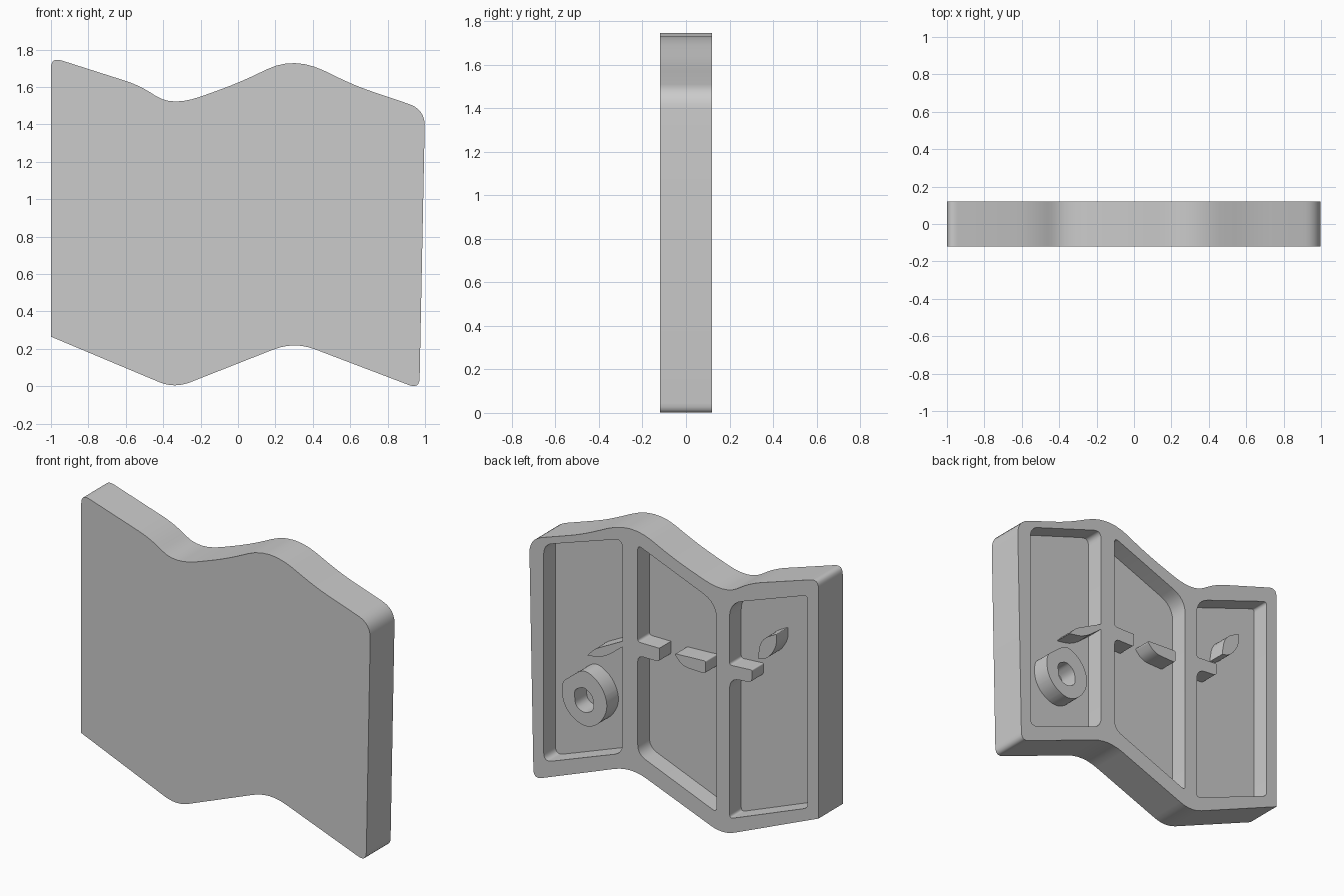
import bpy, bmesh, math
from mathutils import Vector

cube = bpy.data.objects.get("Cube")
if cube:
    bpy.data.objects.remove(cube, do_unlink=True)

FRONT, FLOOR, BACK = -0.12, 0.005, 0.12

grey = bpy.data.materials.new("light grey")
grey.use_nodes = True
grey.diffuse_color = (0.6, 0.6, 0.6, 1)
grey.node_tree.nodes["Principled BSDF"].inputs["Base Color"].default_value = (0.6, 0.6, 0.6, 1)


def rounded(corners, steps=6):
    """Round each (x, z, radius) corner with a short curve."""
    out = []
    n = len(corners)
    for i, (x, z, r) in enumerate(corners):
        p = Vector((x, z))
        if r == 0:
            out.append(p)
            continue
        ends = []
        for q in (corners[i - 1], corners[(i + 1) % n]):
            d = Vector(q[:2]) - p
            ends.append(p + d.normalized() * min(r, d.length * 0.49))
        for k in range(steps + 1):
            t = k / steps
            out.append(ends[0] * (1 - t) ** 2 + p * 2 * t * (1 - t) + ends[1] * t * t)
    return out


def prism(name, corners, y0, y1):
    """Extrude a profile in the x-z plane from y0 to y1."""
    bm = bmesh.new()
    face = bm.faces.new([bm.verts.new((p.x, y0, p.y)) for p in rounded(corners)])
    new = bmesh.ops.extrude_face_region(bm, geom=[face])["geom"]
    bmesh.ops.translate(bm, vec=(0, y1 - y0, 0),
                        verts=[v for v in new if isinstance(v, bmesh.types.BMVert)])
    bmesh.ops.recalc_face_normals(bm, faces=bm.faces)
    mesh = bpy.data.meshes.new(name)
    bm.to_mesh(mesh)
    bm.free()
    mesh.materials.append(grey)
    obj = bpy.data.objects.new(name, mesh)
    bpy.context.collection.objects.link(obj)
    return obj


def select(obj):
    bpy.ops.object.select_all(action="DESELECT")
    obj.select_set(True)
    bpy.context.view_layer.objects.active = obj


def cut(obj, corners, y0):
    """Cut a pocket from the back down to y0."""
    cutter = prism("pocket_cutter", corners, y0, BACK + 0.1)
    cutter.hide_render = True
    mod = obj.modifiers.new("pocket", "BOOLEAN")
    mod.operation, mod.solver, mod.object = "DIFFERENCE", "EXACT", cutter
    select(obj)
    bpy.ops.object.modifier_apply(modifier=mod.name)
    bpy.data.objects.remove(cutter, do_unlink=True)


def smooth(obj):
    select(obj)
    bpy.ops.object.shade_smooth_by_angle(angle=math.radians(30))


# Folded sheet with a wavy top and bottom edge
sheet = prism("folded_sheet", [
    (-1, 0.265, 0), (-0.34, -0.012, 0.09), (0.3, 0.24, 0.12), (0.97, -0.015, 0.06),
    (1, 1.48, 0.09), (0.63, 1.605, 0.1), (0.3, 1.765, 0.2), (0, 1.62, 0.12),
    (-0.35, 1.495, 0.16), (-0.53, 1.61, 0.08), (-1, 1.76, 0.06)], FRONT, BACK)

# Recessed panels on the back, with path stubs left standing on the ribs
R = 0.06
left_panel = [(0.9, 0.11, R), (0.9, 1.47, R), (0.355, 1.65, R), (0.355, 0.31, R)]
middle_panel = [(0.25, 0.335, R), (0.25, 0.95, 0.04), (0.1, 0.95, 0.02), (0.1, 1.035, 0),
                (0.25, 1.035, 0.02), (0.25, 1.64, 0.03), (-0.295, 1.42, 0.1), (-0.295, 0.115, 0.03)]
right_panel = [(-0.385, 0.1, 0.03), (-0.385, 0.98, 0.07), (-0.54, 0.99, 0.03), (-0.54, 1.07, 0.01),
               (-0.385, 1.06, 0.02), (-0.385, 1.45, 0.09), (-0.925, 1.64, 0.03), (-0.925, 0.31, 0.03)]
for panel in (left_panel, middle_panel, right_panel):
    cut(sheet, panel, FLOOR)
smooth(sheet)

# Dashes of the path standing on the panel floors
dashes = {
    "middle_path_dash": [(0, 1.03, 0.02), (-0.22, 1.04, 0.01), (-0.22, 0.96, 0.02), (-0.06, 0.965, 0.05)],
    "right_path_dash": [(-0.58, 1.15, 0.01), (-0.65, 1.17, 0.06), (-0.71, 1.26, 0.06),
                        (-0.71, 1.34, 0.01), (-0.6, 1.28, 0.08)],
    "left_path_dash": [(0.6, 0.855, 0.01), (0.55, 0.91, 0.03), (0.356, 1.01, 0), (0.356, 0.975, 0),
                       (0.48, 0.875, 0.08)],
}
for name, corners in dashes.items():
    smooth(prism(name, corners, FLOOR - 0.02, BACK))

# Marker ring at the end of the path
marker = prism("marker_ring", [
    (0.77, 0.65, 0.03), (0.62, 0.77, 0.06), (0.5, 0.7, 0.08), (0.45, 0.57, 0.08),
    (0.51, 0.45, 0.08), (0.61, 0.4, 0.06), (0.72, 0.45, 0.06), (0.775, 0.54, 0.06)],
    FLOOR - 0.02, BACK)
cut(marker, [(0.69, 0.62, 0.03), (0.62, 0.655, 0.03), (0.56, 0.61, 0.03),
             (0.555, 0.52, 0.03), (0.62, 0.49, 0.03), (0.68, 0.52, 0.03)], FLOOR - 0.05)
smooth(marker)
